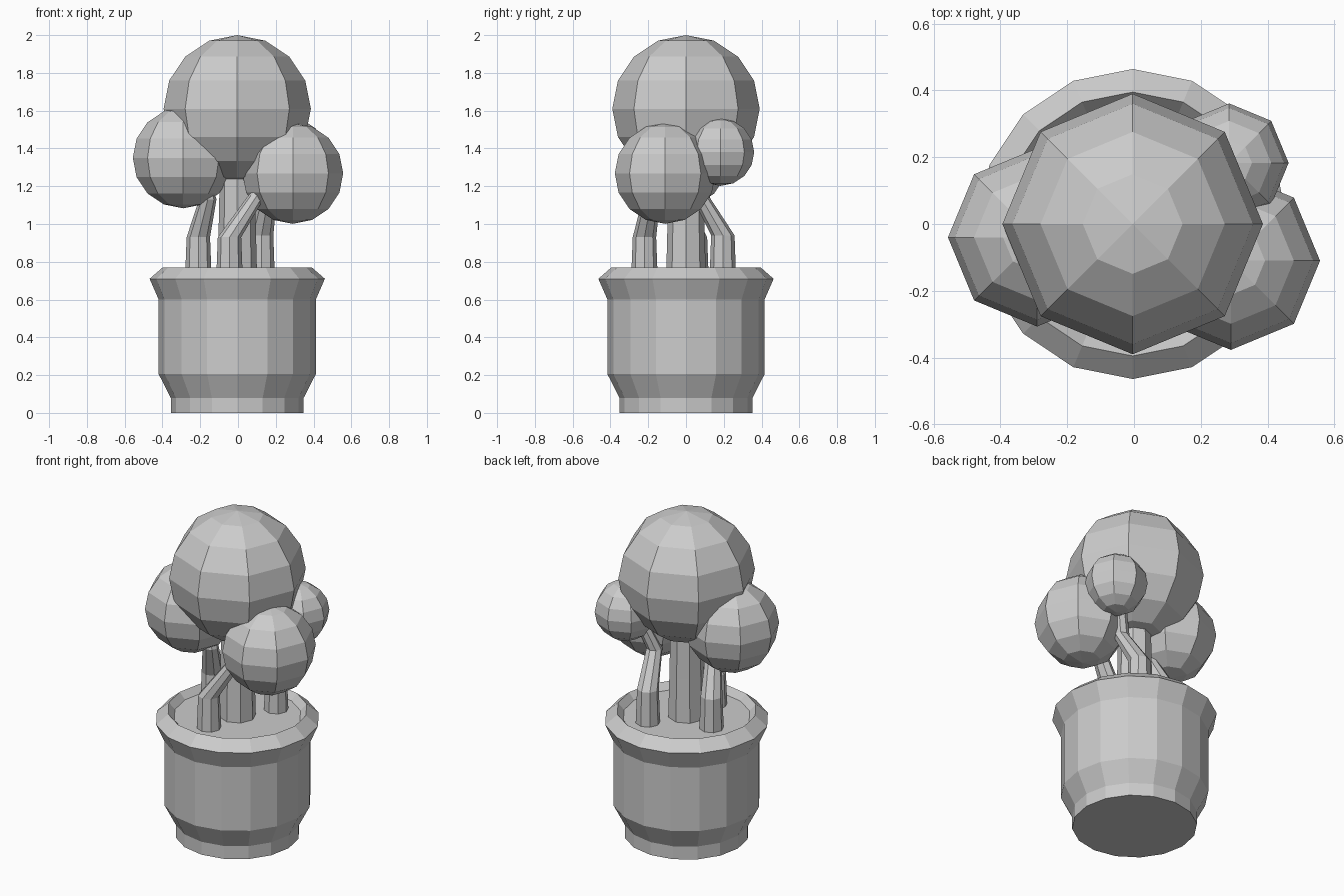
import bpy
import math
from mathutils import Vector

if "Cube" in bpy.data.objects:
    bpy.data.objects.remove(bpy.data.objects["Cube"])


def skin_rings(name, rings, sides):
    """Flat-shaded capped solid through horizontal rings (centre, radius)."""
    verts, faces = [], []
    for centre, radius in rings:
        for i in range(sides):
            a = 2 * math.pi * i / sides
            verts.append(Vector(centre) + Vector((radius * math.cos(a), radius * math.sin(a), 0)))
    for k in range(len(rings) - 1):
        for i in range(sides):
            j = (i + 1) % sides
            faces.append((k * sides + i, k * sides + j, (k + 1) * sides + j, (k + 1) * sides + i))
    faces.append(tuple(reversed(range(sides))))
    faces.append(tuple(range(len(verts) - sides, len(verts))))
    mesh = bpy.data.meshes.new(name)
    mesh.from_pydata(verts, [], faces)
    obj = bpy.data.objects.new(name, mesh)
    bpy.context.collection.objects.link(obj)
    return obj


def foliage(name, centre, radius):
    bpy.ops.mesh.primitive_uv_sphere_add(segments=8, ring_count=8, radius=radius, location=centre)
    bpy.context.object.name = name


# Pot: outer wall, flared rim, inner lip and soil as the closing cap
pot_profile = [(0.352, 0), (0.352, 0.08), (0.416, 0.205), (0.416, 0.60),
               (0.464, 0.71), (0.395, 0.77), (0.36, 0.73)]
skin_rings("pot", [((-0.004, 0, z), r) for r, z in pot_profile], 16)

# Central trunk
skin_rings("trunk", [((-0.004, 0, 0.72), 0.105), ((-0.004, 0, 1.0), 0.098),
                     ((-0.004, 0, 1.4), 0.09)], 8)

# Bent side stems, tapering into their foliage
stems = {
    "front_stem": [(-0.045, -0.22, 0.72), (-0.045, -0.22, 0.93), (0.10, -0.18, 1.15), (0.20, -0.13, 1.27)],
    "left_stem": [(-0.21, 0.05, 0.72), (-0.21, 0.05, 0.93), (-0.16, -0.04, 1.13), (-0.2, -0.04, 1.3)],
    "back_stem": [(0.125, 0.195, 0.72), (0.125, 0.195, 0.94), (0.16, 0.08, 1.14), (0.22, 0.13, 1.32)],
}
for name, path in stems.items():
    skin_rings(name, list(zip(path, (0.07, 0.062, 0.046, 0.04))), 8)

# Round foliage balls
foliage("top_foliage", (-0.004, 0, 1.61), 0.39)
foliage("left_foliage", (-0.29, -0.04, 1.35), 0.267)
foliage("right_foliage", (0.29, -0.11, 1.268), 0.267)
foliage("small_back_foliage", (0.285, 0.183, 1.38), 0.178)
